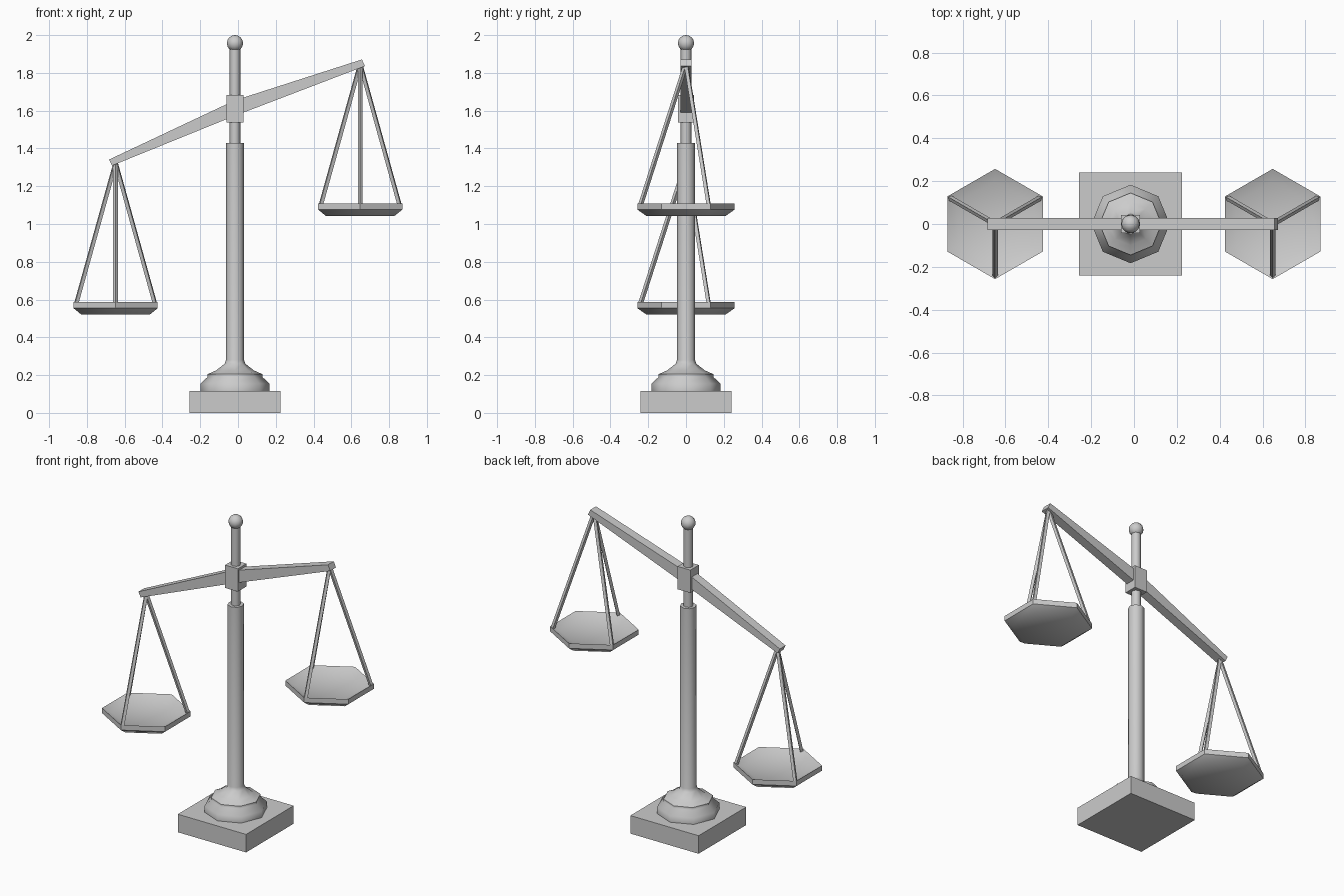
import bpy, bmesh, math
from mathutils import Vector

if "Cube" in bpy.data.objects:
    bpy.data.objects.remove(bpy.data.objects["Cube"])

GREY = (0.6, 0.6, 0.6, 1)
metal = bpy.data.materials.new("light grey metal")
metal.use_nodes = True
metal.diffuse_color = GREY
metal.node_tree.nodes["Principled BSDF"].inputs["Base Color"].default_value = GREY

CX = -0.016  # centre of the column


def finish(name, bm, angle=None):
    bmesh.ops.recalc_face_normals(bm, faces=bm.faces)
    mesh = bpy.data.meshes.new(name)
    bm.to_mesh(mesh)
    bm.free()
    mesh.materials.append(metal)
    ob = bpy.data.objects.new(name, mesh)
    bpy.context.collection.objects.link(ob)
    if angle:
        bpy.ops.object.select_all(action="DESELECT")
        ob.select_set(True)
        bpy.context.view_layer.objects.active = ob
        bpy.ops.object.shade_smooth_by_angle(angle=math.radians(angle))
    return ob


def box(name, x, z0, z1, half_x, half_y):
    bm = bmesh.new()
    bmesh.ops.create_cube(bm, size=1)
    for v in bm.verts:
        v.co = (x + v.co.x * 2 * half_x, v.co.y * 2 * half_y, z0 + (v.co.z + 0.5) * (z1 - z0))
    return finish(name, bm)


def lathe(name, x, profile, sides, angle, turn=0.0):
    """Rings of (radius, height); a zero radius becomes a single point."""
    bm = bmesh.new()
    rings = []
    for r, z in profile:
        count = sides if r else 1
        rings.append([bm.verts.new((x + r * math.cos(turn + math.tau * i / sides),
                                    r * math.sin(turn + math.tau * i / sides), z))
                      for i in range(count)])
    for a, b in zip(rings, rings[1:]):
        for i in range(sides):
            j = (i + 1) % sides
            quad = [a[i % len(a)], a[j % len(a)], b[j % len(b)], b[i % len(b)]]
            bm.faces.new(list(dict.fromkeys(quad)))
    return finish(name, bm, angle)


def rod(name, start, end, radius):
    start, end = Vector(start), Vector(end)
    bm = bmesh.new()
    bmesh.ops.create_cone(bm, cap_ends=True, segments=4, radius1=radius,
                          radius2=radius, depth=(end - start).length)
    turn = (end - start).to_track_quat("Z", "Y")
    for v in bm.verts:
        v.co = turn @ v.co + (start + end) / 2
    return finish(name, bm)


# Base, stepped foot with column, and upper rod
box("base", CX, 0, 0.115, 0.241, 0.24)
lathe("column", CX, [(0, 0.115), (0.183, 0.115), (0.183, 0.155), (0.145, 0.19),
                     (0.145, 0.205), (0.1, 0.225), (0.055, 0.26), (0.048, 0.28),
                     (0.048, 1.43), (0, 1.43)], 8, 50)
lathe("upper_rod", CX, [(0, 1.42), (0.028, 1.42), (0.028, 1.94), (0, 1.94)], 8, 50)

# Finial ball
bm = bmesh.new()
bmesh.ops.create_uvsphere(bm, u_segments=12, v_segments=8, radius=0.043)
bmesh.ops.translate(bm, verts=bm.verts, vec=(CX, 0, 1.957))
finish("finial", bm, 60)

# Hub block and tilted, tapering beam
box("hub", CX, 1.537, 1.683, 0.045, 0.043)
outline = [(-0.683, 1.341), (CX, 1.655), (0.656, 1.871),
           (0.672, 1.836), (CX, 1.573), (-0.667, 1.309)]
bm = bmesh.new()
front, back = [[bm.verts.new((x, y, z)) for x, z in outline] for y in (-0.029, 0.029)]
for side in (front, back):
    bm.faces.new(side[0:2] + side[4:6])
    bm.faces.new(side[1:5])
for i in range(len(outline)):
    j = (i + 1) % len(outline)
    bm.faces.new([front[i], front[j], back[j], back[i]])
finish("beam", bm)

# Two hexagonal pans, each hung from three rods
for label, x, rim, top in (("left", 0.647, 1.108, 1.848), ("right", -0.648, 0.586, 1.325)):
    lathe(label + "_pan", x, [(0, rim - 0.066), (0.21, rim - 0.065), (0.257, rim - 0.032),
                              (0.257, rim), (0.2, rim - 0.026), (0, rim - 0.03)],
          6, 45, math.pi / 2)
    for k in range(3):
        a = -math.pi / 2 + k * math.tau / 3
        foot = (x + 0.243 * math.cos(a), 0.243 * math.sin(a), rim - 0.015)
        rod(f"{label}_hanger_{k + 1}", (x, 0, top), foot, 0.013)
